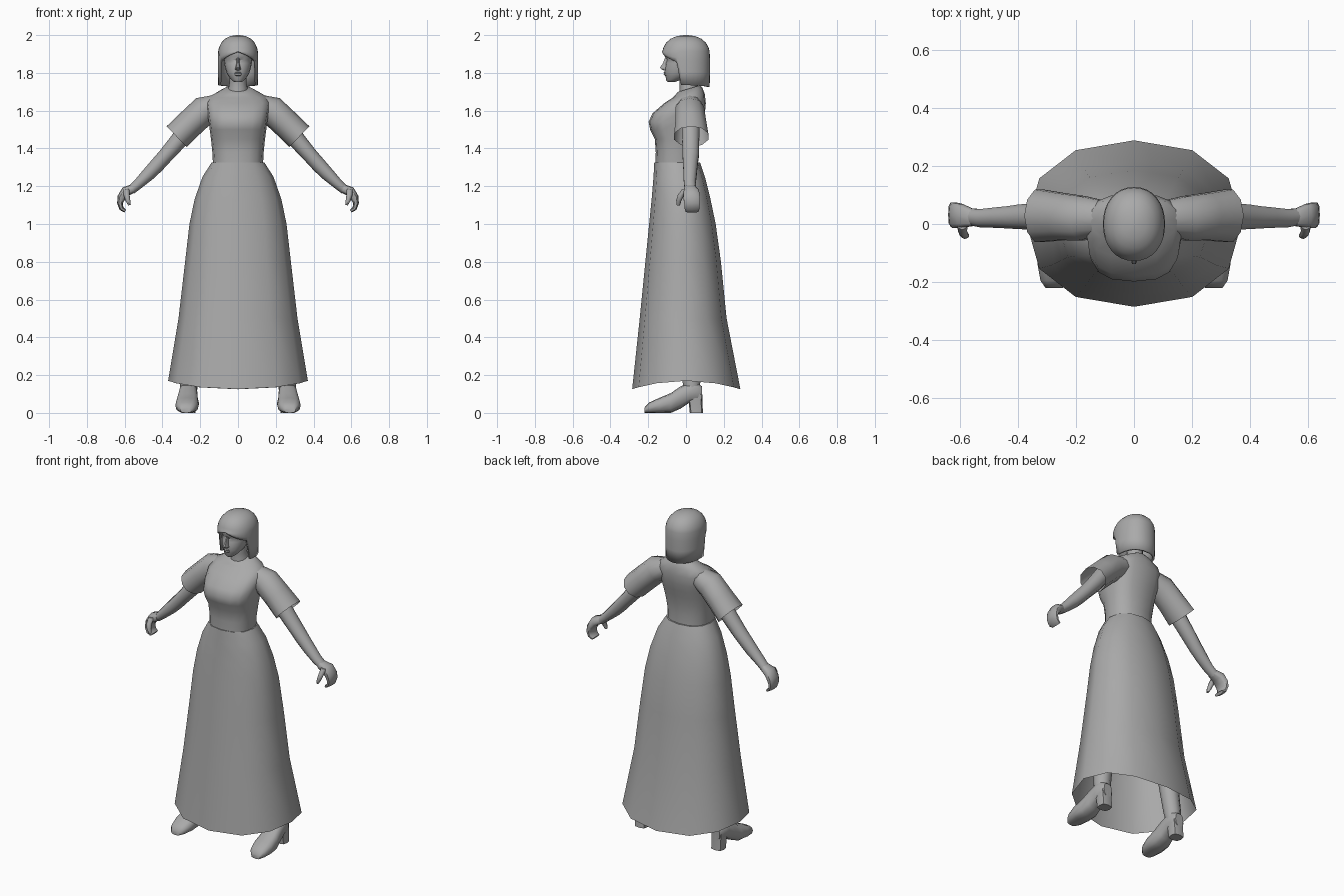
import bpy, bmesh, math
from mathutils import Vector

grey = bpy.data.materials.new("plain grey")
grey.diffuse_color = (0.4, 0.4, 0.4, 1)


def spow(v, p):
    return math.copysign(abs(v) ** p, v)


def loft(name, rings, cap0=True, cap1=True, mirror=False, angle=50):
    """Skin a list of equal-length closed rings."""
    bm = bmesh.new()
    vs = [[bm.verts.new(p) for p in r] for r in rings]
    n = len(vs[0])
    for a, b in zip(vs, vs[1:]):
        for i in range(n):
            j = (i + 1) % n
            bm.faces.new((a[i], a[j], b[j], b[i]))
    if cap0:
        bm.faces.new(vs[0][::-1])
    if cap1:
        bm.faces.new(vs[-1])
    bmesh.ops.recalc_face_normals(bm, faces=bm.faces)
    me = bpy.data.meshes.new(name)
    bm.to_mesh(me)
    bm.free()
    me.materials.append(grey)
    me.polygons.foreach_set("use_smooth", [True] * len(me.polygons))
    me.set_sharp_from_angle(angle=math.radians(angle))
    ob = bpy.data.objects.new(name, me)
    bpy.context.collection.objects.link(ob)
    if mirror:
        ob.modifiers.new("mirror", 'MIRROR')
    return ob


def level(z, rx, yf, yb, cx=0, n=16, p=1.0, tilt=0.0):
    """Horizontal ring from half width, front y and back y."""
    cy, ry = (yf + yb) / 2, (yb - yf) / 2
    ring = []
    for i in range(n):
        a = 2 * math.pi * i / n
        y = cy + ry * spow(math.sin(a), p)
        ring.append((cx + rx * spow(math.cos(a), p), y, z + tilt * y))
    return ring


def sweep(path, n=10, p=1.0):
    """Rings along a path of (x, y, z, in-plane radius, y radius)."""
    pts = [Vector((q[0], 0, q[2])) for q in path]
    rings = []
    for k, (x, y, z, a, b) in enumerate(path):
        t = (pts[min(k + 1, len(pts) - 1)] - pts[max(k - 1, 0)]).normalized()
        side = Vector((-t.z, 0, t.x))
        rings.append([Vector((x, y, z)) + side * a * spow(math.cos(w), p)
                      + Vector((0, b * spow(math.sin(w), p), 0))
                      for w in (2 * math.pi * i / n for i in range(n))])
    return rings


# Long skirt: open at the hem, which dips at front and back
skirt = [level(z, rx, yf, yb, n=12, p=0.88) for z, rx, yf, yb in (
    (1.325, .14, -.168, .075), (1.25, .188, -.172, .1), (1.13, .23, -.182, .13),
    (1.0, .257, -.195, .157), (.8, .28, -.215, .185), (.5, .315, -.245, .215),
    (.17, .37, -.285, .288))]
skirt[-1] = [(x, y, z - .045 * (y / .288) ** 2) for x, y, z in skirt[-1]]
loft("skirt", skirt, cap1=False)

# Blouse body
loft("blouse", [level(z, rx, yf, yb, p=p, tilt=t) for z, rx, yf, yb, p, t in (
    (1.31, .132, -.163, .065, .85, .05), (1.38, .136, -.16, .062, .85, 0),
    (1.45, .143, -.165, .07, .8, 0), (1.50, .15, -.19, .08, .75, 0),
    (1.54, .155, -.198, .09, .72, 0), (1.585, .162, -.178, .1, .75, 0),
    (1.64, .17, -.115, .105, .8, 0), (1.675, .15, -.072, .1, .9, .1),
    (1.698, .1, -.055, .088, 1, .25), (1.712, .07, -.045, .075, 1, .3))])

# Short sleeves, open at the cuff
loft("sleeve", sweep([
    (.09, .02, 1.635, .055, .06), (.18, .02, 1.6, .078, .08),
    (.25, .025, 1.535, .076, .085), (.325, .028, 1.4625, .076, .095)], n=10),
    cap1=False, mirror=True)

# Arms
loft("arm", sweep([
    (.25, .025, 1.525, .05, .05), (.32, .025, 1.435, .045, .047),
    (.385, .025, 1.36, .04, .045), (.43, .023, 1.31, .039, .04),
    (.47, .022, 1.268, .036, .037), (.525, .02, 1.215, .028, .033),
    (.565, .025, 1.18, .024, .03)]), mirror=True)

# Curled hands and thumbs
loft("hand", sweep([
    (.555, .022, 1.188, .023, .03), (.595, .028, 1.172, .027, .042),
    (.617, .03, 1.14, .022, .045), (.625, .032, 1.11, .015, .043),
    (.617, .032, 1.082, .012, .04), (.597, .032, 1.068, .009, .035)],
    n=10, p=.7), mirror=True)
loft("thumb", sweep([
    (.592, .0, 1.185, .018, .02), (.59, -.025, 1.155, .016, .018),
    (.583, -.038, 1.125, .013, .014), (.574, -.04, 1.1, .007, .009)], n=8),
    mirror=True)

# Neck and head
loft("neck", [level(z, r, y - r, y + r, n=12) for z, r, y in (
    (1.66, .062, .02), (1.72, .05, .017), (1.75, .045, .01), (1.83, .045, .005))])
loft("head", [level(z, rx, yf, yb, p=p) for z, rx, yf, yb, p in (
    (1.752, .02, -.098, -.06, 1), (1.762, .034, -.106, -.03, 1),
    (1.785, .053, -.108, .02, .95), (1.8, .06, -.114, .04, .95),
    (1.825, .068, -.11, .06, .95), (1.85, .073, -.108, .08, .92),
    (1.868, .076, -.1, .09, .9), (1.888, .08, -.114, .1, .9),
    (1.93, .082, -.112, .1, .95), (1.965, .06, -.08, .08, 1), (1.985, .03, -.04, .04, 1))])
loft("nose", [level(z, rx, yf, -.09, n=6) for z, rx, yf in (
    (1.812, .008, -.115), (1.82, .016, -.135), (1.828, .013, -.142),
    (1.85, .008, -.125), (1.88, .007, -.113))])
loft("lips", [level(z, rx, yf, -.09, n=8) for z, rx, yf in (
    (1.783, .012, -.109), (1.79, .022, -.118), (1.796, .025, -.114),
    (1.801, .02, -.119), (1.808, .01, -.111))])

# Bobbed hair: dome with a raised fringe and long back and sides
N = 32


def hair_bottom(a):
    d = abs(math.degrees(a))
    if d <= 102:
        return 1.725 + .012 * d / 100
    return 1.85 + .06 * (d - 102) / 78


def hair_ring(z_of, s):
    ring = []
    for i in range(N):
        a = -math.pi + 2 * math.pi * i / N
        ring.append((.105 * s * spow(math.sin(a), .92), .125 * s * spow(math.cos(a), .95), z_of(a)))
    return ring


rings = []
for e in (86, 70, 52, 35, 18):
    e = math.radians(e)
    rings.append(hair_ring(lambda a: 1.905 + .095 * math.sin(e), math.cos(e) ** .85))
for t, s in ((0, 1.0), (.25, 1.02), (.6, 1.02), (1, 1.0)):
    rings.append(hair_ring(lambda a: 1.915 + t * (hair_bottom(a) - 1.915), s))
hair = loft("hair", rings, cap1=False)
thick = hair.modifiers.new("thickness", 'SOLIDIFY')
thick.thickness = .014

# Legs
loft("leg", [level(z, r, y - r, y + r, cx=x, n=10) for z, r, x, y in (
    (.1, .042, .262, .035), (.17, .05, .257, .028), (.3, .055, .243, .02), (.45, .062, .222, .02),
    (.65, .055, .195, .0), (.9, .075, .155, -.02), (1.2, .085, .1, -.03))], mirror=True)


# Boots: foot along y with a raised arch, plus a block heel
def foot_ring(y, z0, z1, hw, cx, n=12):
    ring = []
    for i in range(n):
        a = 2 * math.pi * i / n
        z = (z0 + z1) / 2 + (z1 - z0) / 2 * spow(math.sin(a), .7)
        ring.append((cx + hw * spow(math.cos(a), .8), y, z))
    return ring


loft("boot", [foot_ring(*r) for r in (
    (-.22, 0, .028, .03, .275), (-.195, 0, .055, .05, .272), (-.14, 0, .08, .062, .27),
    (-.08, 0, .105, .06, .267), (-.03, .022, .14, .052, .265), (.02, .055, .16, .048, .263),
    (.06, .06, .16, .043, .262), (.085, .06, .14, .028, .262))], mirror=True)
loft("boot_heel", [level(z, rx, yf, yb, cx=.262, n=8, p=.6) for z, rx, yf, yb in (
    (0, .038, .02, .09), (.05, .038, .015, .087), (.1, .042, .0, .086))], mirror=True)
